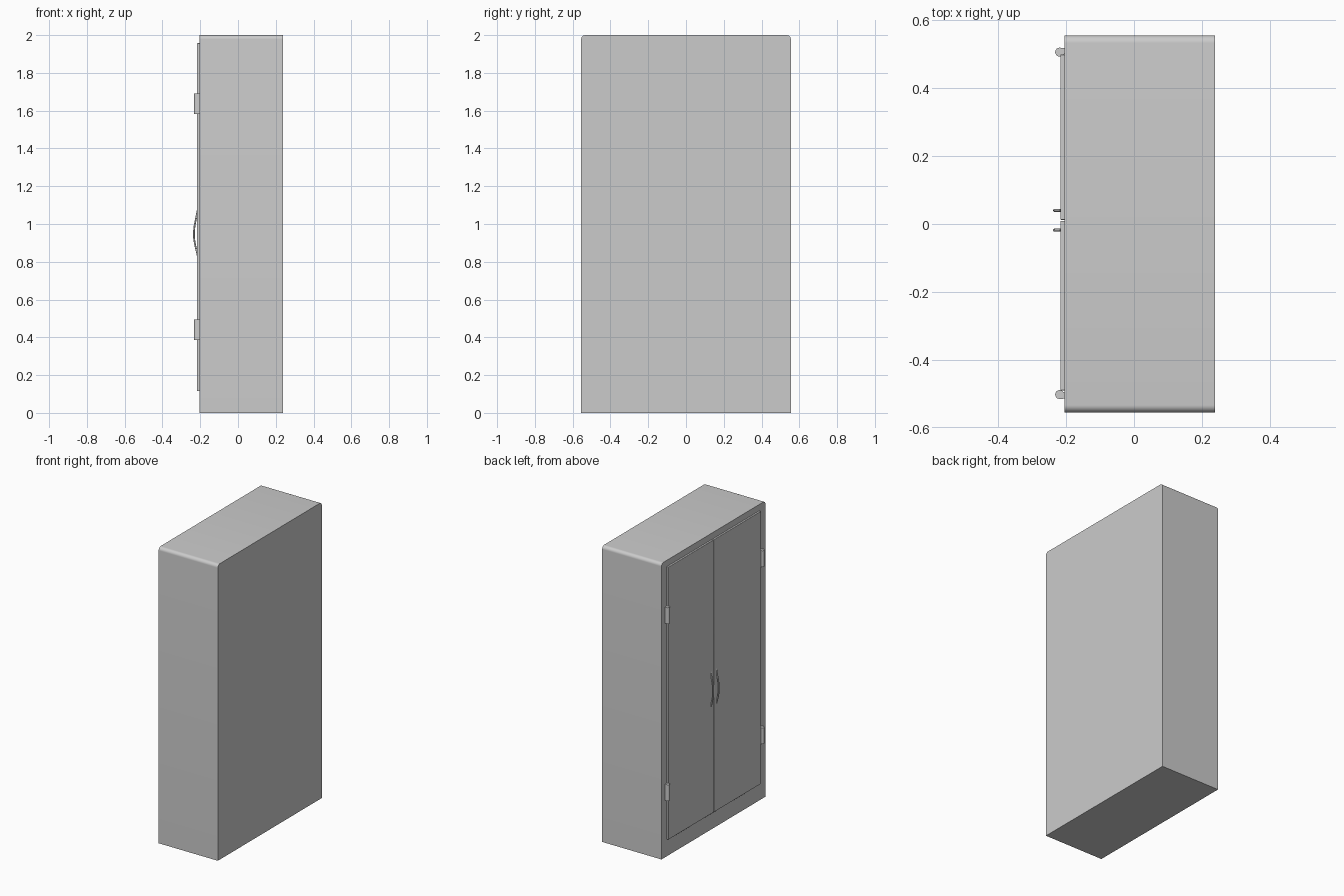
import bpy, bmesh, math

if "Cube" in bpy.data.objects:
    bpy.data.objects.remove(bpy.data.objects["Cube"])

FRONT = -0.205      # x of the cabinet face carrying the doors
BACK = 0.238
DOOR_X = -0.217     # outer face of the doors


def arc(cx, cy, r, a0, a1, n):
    return [(cx + r * math.cos(math.radians(a0 + (a1 - a0) * i / n)),
             cy + r * math.sin(math.radians(a0 + (a1 - a0) * i / n))) for i in range(n + 1)]


def smooth(obj, angle=35):
    bpy.ops.object.select_all(action='DESELECT')
    obj.select_set(True)
    bpy.context.view_layer.objects.active = obj
    bpy.ops.object.shade_smooth_by_angle(angle=math.radians(angle))


def extrude(name, points, offset):
    """Closed prism from a planar outline of 3D points."""
    bm = bmesh.new()
    face = bm.faces.new([bm.verts.new(p) for p in points])
    out = bmesh.ops.extrude_face_region(bm, geom=[face])
    verts = [g for g in out['geom'] if isinstance(g, bmesh.types.BMVert)]
    bmesh.ops.translate(bm, verts=verts, vec=offset)
    bmesh.ops.recalc_face_normals(bm, faces=bm.faces)
    mesh = bpy.data.meshes.new(name)
    bm.to_mesh(mesh)
    bm.free()
    obj = bpy.data.objects.new(name, mesh)
    bpy.context.collection.objects.link(obj)
    smooth(obj)
    return obj


# Cabinet body: upright profile with rounded top corners
R = 0.022
outline = ([(-0.555, 0), (0.555, 0)] + arc(0.555 - R, 2 - R, R, 0, 90, 8)
           + arc(-0.555 + R, 2 - R, R, 90, 180, 8))
extrude("cabinet_body", [(FRONT, y, z) for y, z in outline], (BACK - FRONT, 0, 0))

# Double doors, meeting at a narrow seam
for name, y0, y1 in (("left_door", 0.0125, 0.499), ("right_door", -0.49, 0.0095)):
    rect = [(y0, 0.115), (y1, 0.115), (y1, 1.957), (y0, 1.957)]
    door = extrude(name, [(FRONT + 0.002, y, z) for y, z in rect], (DOOR_X - FRONT - 0.002, 0, 0))
    bevel = door.modifiers.new("soft_edge", 'BEVEL')
    bevel.width = 0.002
    bevel.segments = 2

# Hinges: round knuckle running into a leaf against the cabinet
for side, cy, s in (("left", 0.506, 1), ("right", -0.502, -1)):
    for level, z0 in (("lower", 0.385), ("upper", 1.582)):
        prof = arc(-0.219, 0, 0.013, 90, 315, 16)
        prof += [(FRONT + 0.002, -0.004), (FRONT + 0.002, 0.012)]
        extrude(f"{side}_{level}_hinge", [(x, cy + s * y, z0) for x, y in prof], (0, 0, 0.11))

# Bowed handles
for name, y in (("left_handle", 0.04), ("right_handle", -0.018)):
    curve = bpy.data.curves.new(name, 'CURVE')
    curve.dimensions = '3D'
    curve.bevel_depth = 0.0048
    curve.bevel_resolution = 3
    curve.use_fill_caps = True
    curve.resolution_u = 16
    spline = curve.splines.new('BEZIER')
    path = [(-0.213, 1.077), (-0.2332, 0.942), (-0.213, 0.829)]
    spline.bezier_points.add(len(path) - 1)
    for bp, (x, z) in zip(spline.bezier_points, path):
        bp.co = (x, y, z)
        bp.handle_left_type = bp.handle_right_type = 'AUTO'
    handle = bpy.data.objects.new(name, curve)
    bpy.context.collection.objects.link(handle)
    bpy.ops.object.select_all(action='DESELECT')
    handle.select_set(True)
    bpy.context.view_layer.objects.active = handle
    bpy.ops.object.convert(target='MESH')
    smooth(bpy.context.view_layer.objects.active, 50)
